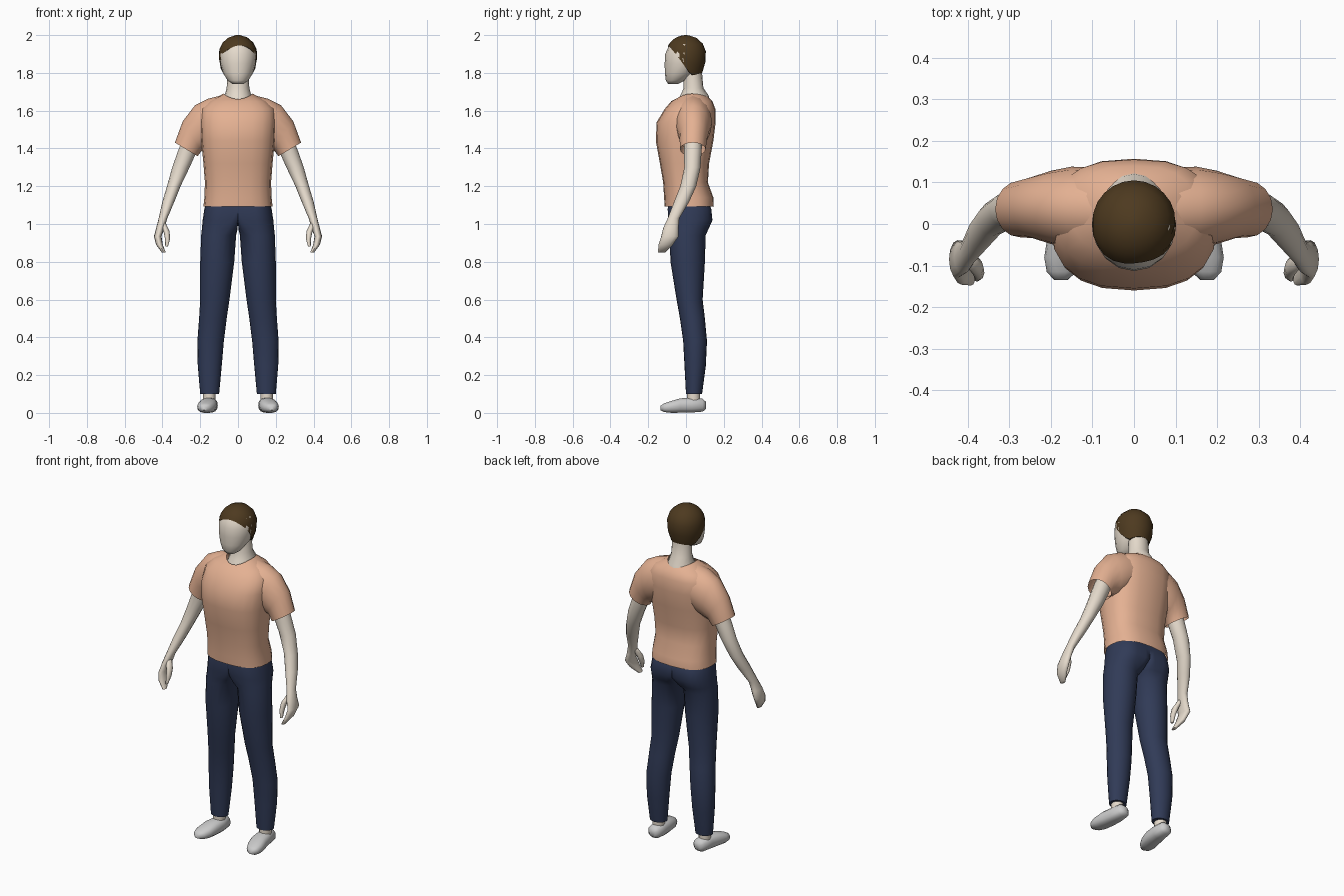
import bpy, bmesh, math
from mathutils import Vector

if "Cube" in bpy.data.objects:
    bpy.data.objects.remove(bpy.data.objects["Cube"])


def material(name, rgb):
    m = bpy.data.materials.new(name)
    m.diffuse_color = (*rgb, 1)
    m.use_nodes = True
    m.node_tree.nodes["Principled BSDF"].inputs["Base Color"].default_value = m.diffuse_color
    return m


SKIN = material("skin", (0.78, 0.70, 0.60))
SHIRT = material("shirt_cloth", (0.78, 0.44, 0.29))
DENIM = material("trouser_cloth", (0.030, 0.043, 0.095))
HAIR = material("hair_brown", (0.075, 0.042, 0.014))


def spow(a, p):
    return math.copysign(abs(a) ** p, a)


def ring(c, u, v, e=2.0, n=16):
    """Superellipse ring around c with half axes u and v."""
    c, u, v = Vector(c), Vector(u), Vector(v)
    pts = []
    for i in range(n):
        t = 2 * math.pi * i / n
        pts.append(c + u * spow(math.cos(t), 2 / e) + v * spow(math.sin(t), 2 / e))
    return pts


def flat(z, rx, y0, y1, cx=0.0, e=2.0, n=16):
    """Level ring given by its half width and its front and back y."""
    return ring((cx, (y0 + y1) / 2, z), (rx, 0, 0), (0, (y1 - y0) / 2, 0), e, n)


def loft(name, rings, mat=None, cap=(True, True), mirror=False):
    bm = bmesh.new()
    vs = [[bm.verts.new(p) for p in r] for r in rings]
    n = len(vs[0])
    for a, b in zip(vs, vs[1:]):
        for i in range(n):
            j = (i + 1) % n
            bm.faces.new((a[i], a[j], b[j], b[i]))
    if cap[0]:
        bm.faces.new(vs[0][::-1])
    if cap[1]:
        bm.faces.new(vs[-1])
    if mirror:  # drop walls lying on the mirror plane
        inner = [f for f in bm.faces if all(v.co.x < 1e-4 for v in f.verts)]
        bmesh.ops.delete(bm, geom=inner, context='FACES')
    bmesh.ops.remove_doubles(bm, verts=bm.verts, dist=1e-5)
    bmesh.ops.recalc_face_normals(bm, faces=bm.faces)
    me = bpy.data.meshes.new(name)
    bm.to_mesh(me)
    bm.free()
    ob = bpy.data.objects.new(name, me)
    bpy.context.collection.objects.link(ob)
    if mat:
        me.materials.append(mat)
    if mirror:
        ob.modifiers.new("mirror", 'MIRROR')
    bpy.ops.object.select_all(action='DESELECT')
    ob.select_set(True)
    bpy.context.view_layer.objects.active = ob
    bpy.ops.object.shade_smooth_by_angle(angle=math.radians(60))
    return ob


# Head and neck
loft("head", [flat(*s) for s in (
    (1.742, .03, -.095, -.04), (1.76, .055, -.107, -.005), (1.80, .080, -.112, .05),
    (1.85, .094, -.113, .08), (1.90, .099, -.110, .09), (1.95, .086, -.088, .082),
    (1.985, .050, -.045, .050))], SKIN)
loft("neck", [flat(*s) for s in (
    (1.62, .09, -.06, .13), (1.68, .070, -.03, .120), (1.72, .060, -.012, .092),
    (1.80, .056, -.012, .085))], SKIN)

# Hair cap: ellipsoid shell that ends at a hairline depending on direction
LINE = ((-1, 1.945), (-.55, 1.90), (0, 1.825), (.4, 1.785), (1, 1.80))


def hairline(s):
    for (a, za), (b, zb) in zip(LINE, LINE[1:]):
        if s <= b:
            return za + (zb - za) * (s - a) / (b - a)
    return LINE[-1][1]


def hair_ring(f, shrink=1.0, n=24):
    pts = []
    for i in range(n):
        t = 2 * math.pi * i / n
        low = hairline(math.sin(t)) + .012 * max(0, -math.sin(t)) * math.cos(t)
        end = math.acos(max(-1, (low - 1.9) / (.1 if low > 1.9 else .17)))
        a = end * f
        z = 1.9 + math.cos(a) * (.1 if a < math.pi / 2 else .17)
        r = math.sin(a) * shrink
        pts.append(Vector((.102 * r * math.cos(t), .106 * r * math.sin(t), z)))
    return pts


loft("hair", [hair_ring(f) for f in (.06, .25, .45, .65, .83, 1)] + [hair_ring(1, .85)],
     HAIR, (True, False))

# Shirt body with a dipped collar
body = [flat(*s, e=2.5, n=20) for s in (
    (1.092, .183, -.113, .147), (1.14, .178, -.116, .145), (1.22, .175, -.121, .116),
    (1.32, .183, -.138, .122), (1.44, .195, -.160, .145), (1.54, .200, -.155, .157),
    (1.61, .195, -.112, .155), (1.65, .150, -.078, .140))]
collar = flat(1.69, .078, -.055, .118, n=20)
for p in collar:
    s = (p.y - .03) / .087
    p.z -= (.030 if s < 0 else .018) * s * s
loft("shirt_body", body + [collar], SHIRT, (False, False))

# Sleeves
loft("sleeve", [ring(c, u, (0, w, 0)) for c, u, w in (
    ((.09, .035, 1.56), (0, 0, .120), .10),
    ((.150, .038, 1.535), (.012, 0, .127), .10),
    ((.200, .040, 1.51), (.028, 0, .118), .088),
    ((.243, .040, 1.465), (.050, 0, .078), .074),
    ((.274, .036, 1.395), (.060, 0, .036), .068))], SHIRT, (False, False), True)

# Arms with fingers held together, and thumbs
loft("arm", [ring((x, y, z), (rx, 0, 0), (0, ry, 0), n=12) for x, y, z, rx, ry in (
    (.240, .040, 1.47, .045, .048), (.270, .036, 1.38, .050, .046),
    (.302, .034, 1.30, .046, .043), (.340, .012, 1.20, .036, .042),
    (.368, -.022, 1.12, .032, .040), (.397, -.066, 1.03, .023, .031),
    (.411, -.080, .98, .022, .040), (.425, -.085, .935, .020, .046),
    (.416, -.108, .89, .018, .038), (.392, -.130, .848, .010, .018))], SKIN, mirror=True)
loft("thumb", [ring((x, y, z), (r, 0, 0), (0, r * 1.3, 0), n=8) for x, y, z, r in (
    (.400, -.080, 1.01, .015), (.378, -.104, .96, .016), (.373, -.118, .92, .013),
    (.378, -.130, .88, .007))], SKIN, mirror=True)


# Trousers: half of the hips running into one leg, mirrored
def leg_ring(z, x0, x1, y0, y1, p=1.0, n=20):
    pts = flat(z, (x1 - x0) / 2, y0, y1, (x0 + x1) / 2, n=n)
    for i, q in enumerate(pts):
        c, s = math.cos(2 * math.pi * i / n), math.sin(2 * math.pi * i / n)
        if c < -1e-6:  # square the inner half so both hips meet flush
            k = (1 - p)
            q.x += (x0 - q.x) * k * min(1, -c * 1.8)
            q.y = (y0 + y1) / 2 + (y1 - y0) / 2 * spow(s if abs(s) > 1e-6 else 0, max(p, .02))
    return pts


loft("trousers", [leg_ring(*s) for s in (
    (1.13, 0, .165, -.088, .110, 0), (1.08, 0, .178, -.097, .134, 0),
    (1.02, 0, .187, -.094, .140, .1), (.975, .002, .191, -.090, .120, .5),
    (.94, .010, .195, -.088, .104), (.80, .020, .200, -.082, .100),
    (.60, .045, .200, -.050, .088), (.50, .060, .206, -.032, .100),
    (.38, .075, .215, -.015, .111), (.25, .086, .213, -.008, .105),
    (.10, .100, .200, .000, .085))], DENIM, (False, True), True)

# Ankles and shoes
loft("ankle", [flat(z, .033, .005, .075, .152, n=12) for z in (.05, .12)], SKIN, mirror=True)
loft("shoe", [ring((x, y, (z0 + z1) / 2), (r, 0, 0), (0, 0, (z1 - z0) / 2), 2.5, 14)
              for y, x, r, z0, z1 in (
    (.106, .148, .018, .020, .058), (.088, .149, .038, .006, .076),
    (.030, .151, .044, .001, .080), (-.030, .159, .049, .000, .078),
    (-.080, .168, .048, .000, .063), (-.115, .174, .036, .004, .051),
    (-.135, .176, .016, .014, .038))], mirror=True)
